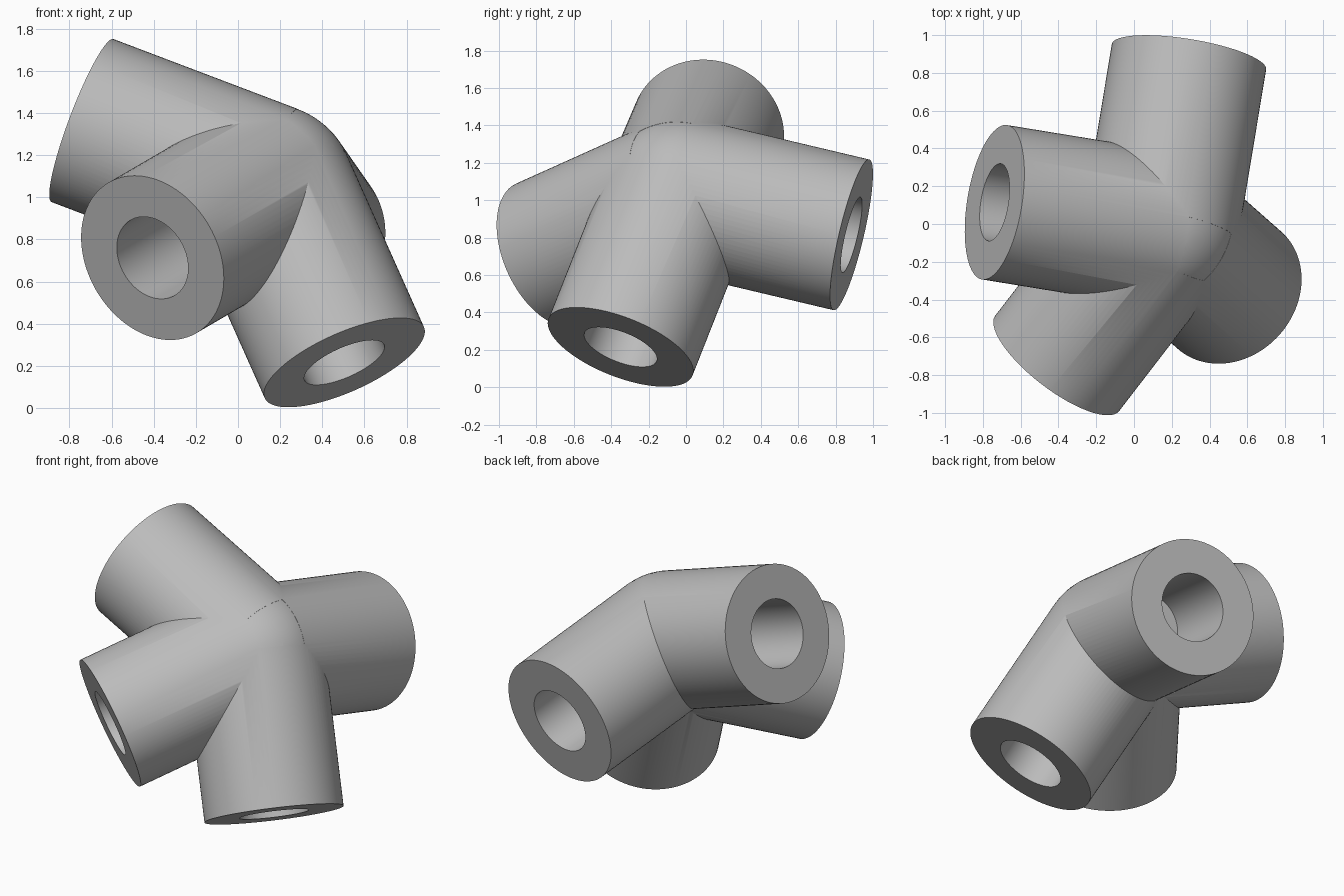
import bpy
from mathutils import Vector

cube = bpy.data.objects.get("Cube")
if cube:
    bpy.data.objects.remove(cube)

CENTRE = Vector((0.14, -0.028, 1.031))
RADIUS, BORE = 0.414, 0.207
LENGTH, DEPTH = 0.95, 0.54
# Centre of each arm's open end
ENDS = {
    "left_arm": (-0.738, 0.115, 1.364),
    "front_arm": (-0.41, -0.742, 0.71),
    "lower_arm": (0.505, -0.35, 0.215),
    "back_arm": (0.291, 0.885, 0.815),
}

grey = bpy.data.materials.new("plain grey")
grey.use_nodes = True
grey.diffuse_color = (0.5, 0.5, 0.5, 1)
grey.node_tree.nodes["Principled BSDF"].inputs["Base Color"].default_value = grey.diffuse_color


def rod(name, direction, radius, start, stop):
    """Cylinder along a direction, between two distances from the hub centre."""
    bpy.ops.mesh.primitive_cylinder_add(
        vertices=96, radius=radius, depth=stop - start,
        location=CENTRE + direction * (start + stop) / 2,
        rotation=direction.to_track_quat("Z", "Y").to_euler())
    obj = bpy.context.object
    obj.name = name
    obj.data.materials.append(grey)
    return obj


def combine(target, tool, operation):
    """Apply a boolean and discard the tool."""
    mod = target.modifiers.new(operation.lower(), "BOOLEAN")
    mod.operation, mod.solver, mod.object = operation, "EXACT", tool
    bpy.context.view_layer.objects.active = target
    bpy.ops.object.modifier_apply(modifier=mod.name)
    bpy.data.objects.remove(tool)


# Rounded hub, a hair inside the arms so the surfaces never coincide
bpy.ops.mesh.primitive_uv_sphere_add(segments=96, ring_count=48,
                                     radius=RADIUS - 0.001, location=CENTRE)
connector = bpy.context.object
connector.name = "pipe_connector"
connector.data.materials.append(grey)

# Four arms joined to the hub, then a blind socket bored into each
axes = {name: (Vector(end) - CENTRE).normalized() for name, end in ENDS.items()}
for name, axis in axes.items():
    combine(connector, rod(name, axis, RADIUS, 0, LENGTH), "UNION")
for name, axis in axes.items():
    combine(connector, rod(name + "_socket", axis, BORE, LENGTH - DEPTH, LENGTH + 0.1), "DIFFERENCE")

# Smooth barrels with crisp rims and seams
bpy.ops.object.select_all(action="DESELECT")
connector.select_set(True)
bpy.context.view_layer.objects.active = connector
bpy.ops.object.shade_smooth_by_angle(angle=0.5)
